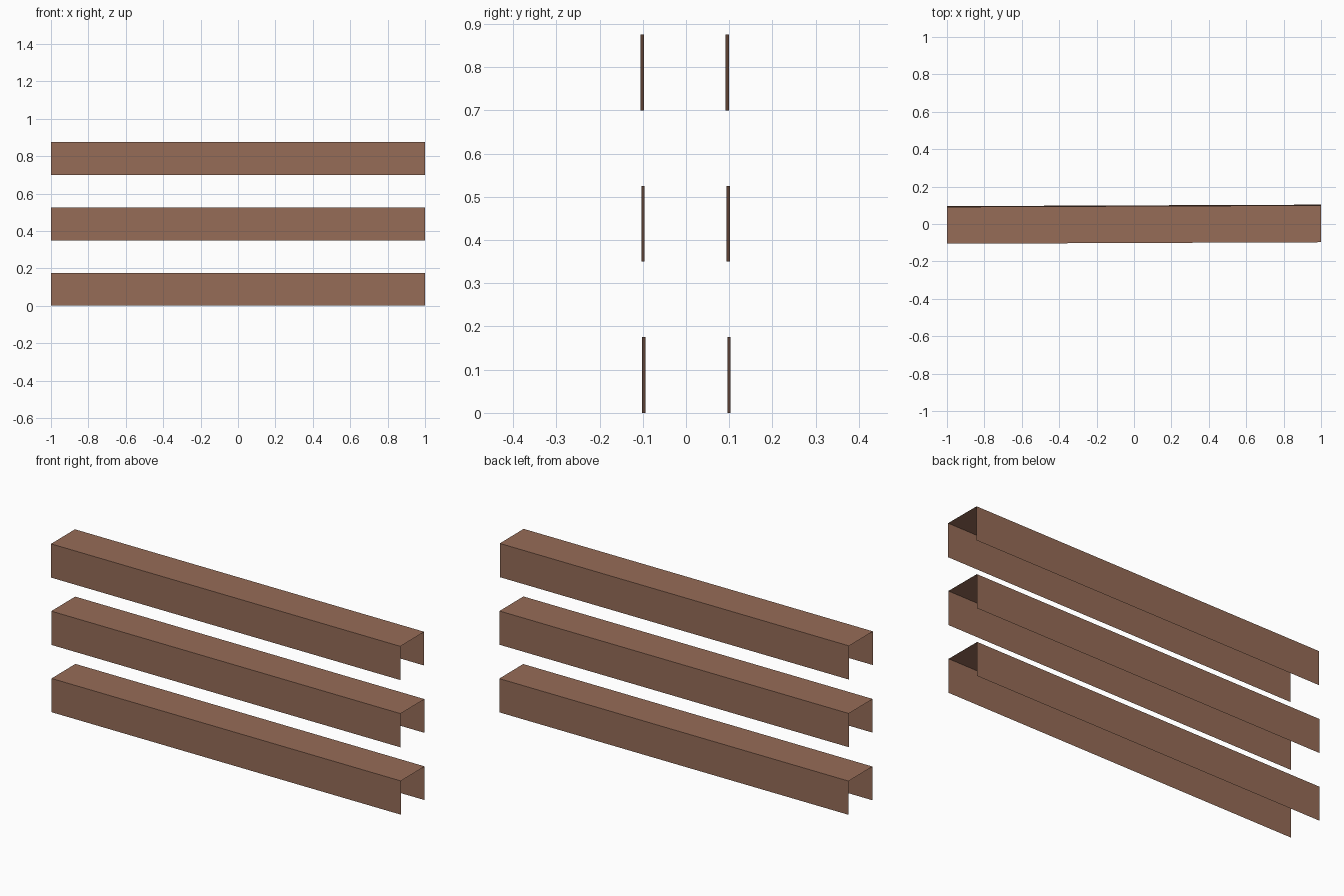
import bpy, bmesh
from mathutils import Matrix

if "Cube" in bpy.data.objects:
    bpy.data.objects.remove(bpy.data.objects["Cube"])

brown = bpy.data.materials.new("wood brown")
brown.diffuse_color = (0.305, 0.150, 0.096, 1.0)
brown.use_nodes = True
brown.node_tree.nodes["Principled BSDF"].inputs["Base Color"].default_value = brown.diffuse_color

HALF_W, HEIGHT, PITCH = 0.0985, 0.175, 0.35
YAW = 0.004                      # the rails are very slightly turned


def channel_rail(name, z, y):
    """Thin sheet folded into an inverted U, open at both ends and below."""
    profile = [(-HALF_W, 0), (-HALF_W, HEIGHT), (HALF_W, HEIGHT), (HALF_W, 0)]
    bm = bmesh.new()
    rows = [[bm.verts.new((x, py, pz)) for py, pz in profile] for x in (-1, 1)]
    for i in range(3):
        bm.faces.new((rows[0][i], rows[1][i], rows[1][i + 1], rows[0][i + 1]))
    bm.normal_update()
    if bm.faces[:][1].normal.z < 0:
        bmesh.ops.reverse_faces(bm, faces=bm.faces[:])
    bm.transform(Matrix.Translation((0, y, z)) @ Matrix.Rotation(YAW, 4, 'Z'))
    mesh = bpy.data.meshes.new(name)
    bm.to_mesh(mesh)
    bm.free()
    mesh.materials.append(brown)
    bpy.context.collection.objects.link(bpy.data.objects.new(name, mesh))


# Three stacked rails, each drifting slightly towards the front
for i, label in enumerate(("lower_rail", "middle_rail", "upper_rail")):
    channel_rail(label, i * PITCH, 0.001 - 0.002 * i)
